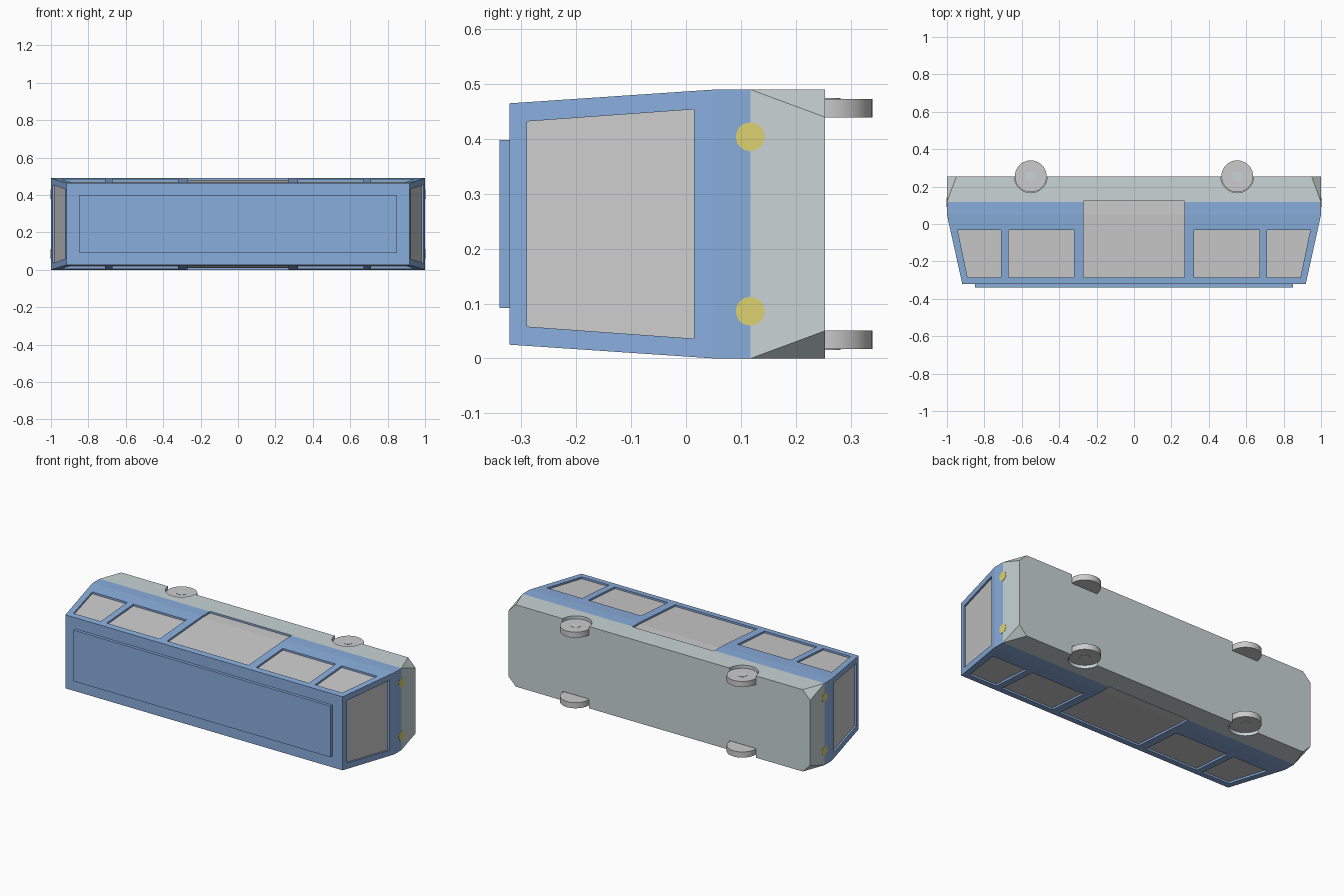
import bpy, bmesh, math
from mathutils import Matrix

if "Cube" in bpy.data.objects:
    bpy.data.objects.remove(bpy.data.objects["Cube"])

ZC = 0.245                      # mid height of the body
ROOF, BEND, SKIRT, FLOOR = -0.322, 0.05, 0.118, 0.253


def material(name, col):
    m = bpy.data.materials.new(name)
    m.diffuse_color = (*col, 1)
    m.use_nodes = True
    m.node_tree.nodes["Principled BSDF"].inputs["Base Color"].default_value = m.diffuse_color
    return m


BLUE = material("blue_paint", (0.25, 0.42, 0.72))
PALE = material("pale_paint", (0.58, 0.66, 0.66))
YELLOW = material("lamp_yellow", (0.72, 0.65, 0.16))


def make(name, verts, faces, mats=()):
    me = bpy.data.meshes.new(name)
    me.from_pydata(verts, [], faces)
    bm = bmesh.new()
    bm.from_mesh(me)
    bmesh.ops.recalc_face_normals(bm, faces=bm.faces)
    bm.to_mesh(me)
    bm.free()
    for m in mats:
        me.materials.append(m)
    ob = bpy.data.objects.new(name, me)
    bpy.context.collection.objects.link(ob)
    return ob


def cylinder(name, r, depth, loc, axis='Z', mats=(), n=48):
    bm = bmesh.new()
    rot = Matrix.Rotation(math.pi / 2, 4, 'Y') if axis == 'X' else Matrix()
    bmesh.ops.create_cone(bm, cap_ends=True, segments=n, radius1=r, radius2=r,
                          depth=depth, matrix=Matrix.Translation(loc) @ rot)
    ob = make(name, [], [], mats)
    bm.to_mesh(ob.data)
    bm.free()
    bpy.context.view_layer.objects.active = ob
    ob.select_set(True)
    bpy.ops.object.shade_smooth_by_angle(angle=math.radians(35))
    ob.select_set(False)
    return ob


def half(y, top, full):
    """Half width of the tapering body at y."""
    t = min(max((y - ROOF) / (BEND - ROOF), 0), 1)
    return top + (full - top) * t


# body shell: tapered upper, straight band, skirt with chamfered corners
verts = []
for y, hx, hz in ((ROOF, 0.918, 0.22), (BEND, 1, ZC), (SKIRT, 1, ZC)):
    verts += [(sx * hx, y, ZC + sz * hz) for sx, sz in ((-1, -1), (1, -1), (1, 1), (-1, 1))]
for sx, sz in ((-1, -1), (1, -1), (1, 1), (-1, 1)):
    a, b = (sx, FLOOR, ZC + sz * 0.195), (sx * 0.95, FLOOR, ZC + sz * ZC)
    verts += [a, b] if sx * sz > 0 else [b, a]
faces = [(0, 1, 2, 3)]
for r in (0, 4):
    faces += [(r + i, r + (i + 1) % 4, r + 4 + (i + 1) % 4, r + 4 + i) for i in range(4)]
for i in range(4):
    j = (i + 1) % 4
    faces += [(8 + i, 8 + j, 12 + 2 * j, 13 + 2 * i), (8 + i, 12 + 2 * i, 13 + 2 * i)]
faces.append(tuple(range(12, 20)))
body = make("body", verts, faces, (BLUE, PALE))
for p in body.data.polygons:
    p.material_index = 1 if p.center.y > SKIRT + 0.01 else 0


def cut(cutter):
    mod = body.modifiers.new("cut", 'BOOLEAN')
    mod.operation, mod.solver, mod.object = 'DIFFERENCE', 'EXACT', cutter
    bpy.context.view_layer.objects.active = body
    bpy.ops.object.modifier_apply(modifier=mod.name)
    bpy.data.objects.remove(cutter)


def sheet(rows, side, end, d):
    """Grid points following the body wall, sunk by d."""
    out = []
    for y, a, b in rows:
        for v in (a, b):
            if end:
                out.append((side * (half(y, 0.918, 1) - d), y, ZC + v))
            else:
                out.append((v, y, ZC + side * (half(y, 0.22, ZC) - d)))
    return out


def pane(name, rows, side, end=False, depth=0.012):
    """Recess in the wall plus a grey glass panel on its floor."""
    n = len(rows)
    strip = [(2 * i, 2 * i + 1, 2 * i + 3, 2 * i + 2) for i in range(n - 1)]
    o = 2 * n
    f = strip + [tuple(o + v for v in q) for q in strip]
    f += [(0, 1, o + 1, o), (o - 2, o - 1, 2 * o - 1, 2 * o - 2)]
    for i in range(n - 1):
        for k in (0, 1):
            a, b = 2 * i + k, 2 * i + 2 + k
            f.append((a, b, o + b, o + a))
    cut(make("recess_cutter", sheet(rows, side, end, -0.02) + sheet(rows, side, end, depth), f, (BLUE,)))
    glass = make(name, sheet(rows, side, end, depth - 0.001), strip)
    want = (side, 0, 0) if end else (0, 0, side)
    if sum(a * b for a, b in zip(glass.data.polygons[0].normal, want)) < 0:
        glass.data.flip_normals()


# windows and doors on both long sides, large windows on both ends
for s in (-1, 1):
    pane("door", [(-0.285, -0.27, 0.27), (BEND, -0.27, 0.27), (0.122, -0.27, 0.27)], s)
    for m in (-1, 1):
        pane("side_window", [(-0.285, m * 0.32, m * 0.67), (-0.032, m * 0.32, m * 0.67)], s)
        pane("corner_window", [(-0.285, m * 0.71, m * 0.89), (-0.032, m * 0.71, m * 0.943)], s)
    pane("end_window", [(-0.29, -0.187, 0.187), (0.015, -0.209, 0.209)], s, end=True)

# wheels with hubs in tight arches, lamps on both ends
for sx in (-1, 1):
    for sz in (-1, 1):
        x, y = sx * 0.552, 0.255
        arch = cylinder("arch_cutter", 0.088, 0.12, (x, y, ZC + sz * 0.25), mats=(BLUE, PALE))
        for p in arch.data.polygons:
            p.material_index = 1
        cut(arch)
        cylinder("wheel", 0.085, 0.034, (x, y, ZC + sz * 0.211))
        cylinder("wheel_hub", 0.027, 0.003, (x, y, ZC + sz * 0.228), mats=(PALE,))
        cylinder("lamp", 0.026, 0.004, (sx * 0.9995, 0.117, ZC + sz * 0.159), 'X', (YELLOW,))

# raised roof panel
bm = bmesh.new()
bmesh.ops.create_cube(bm, size=1, matrix=Matrix.Translation((0, -0.33, ZC)) @
                      Matrix.Diagonal((1.7, 0.02, 0.306, 1)))
roof = make("roof_panel", [], [], (BLUE,))
bm.to_mesh(roof.data)
bm.free()
